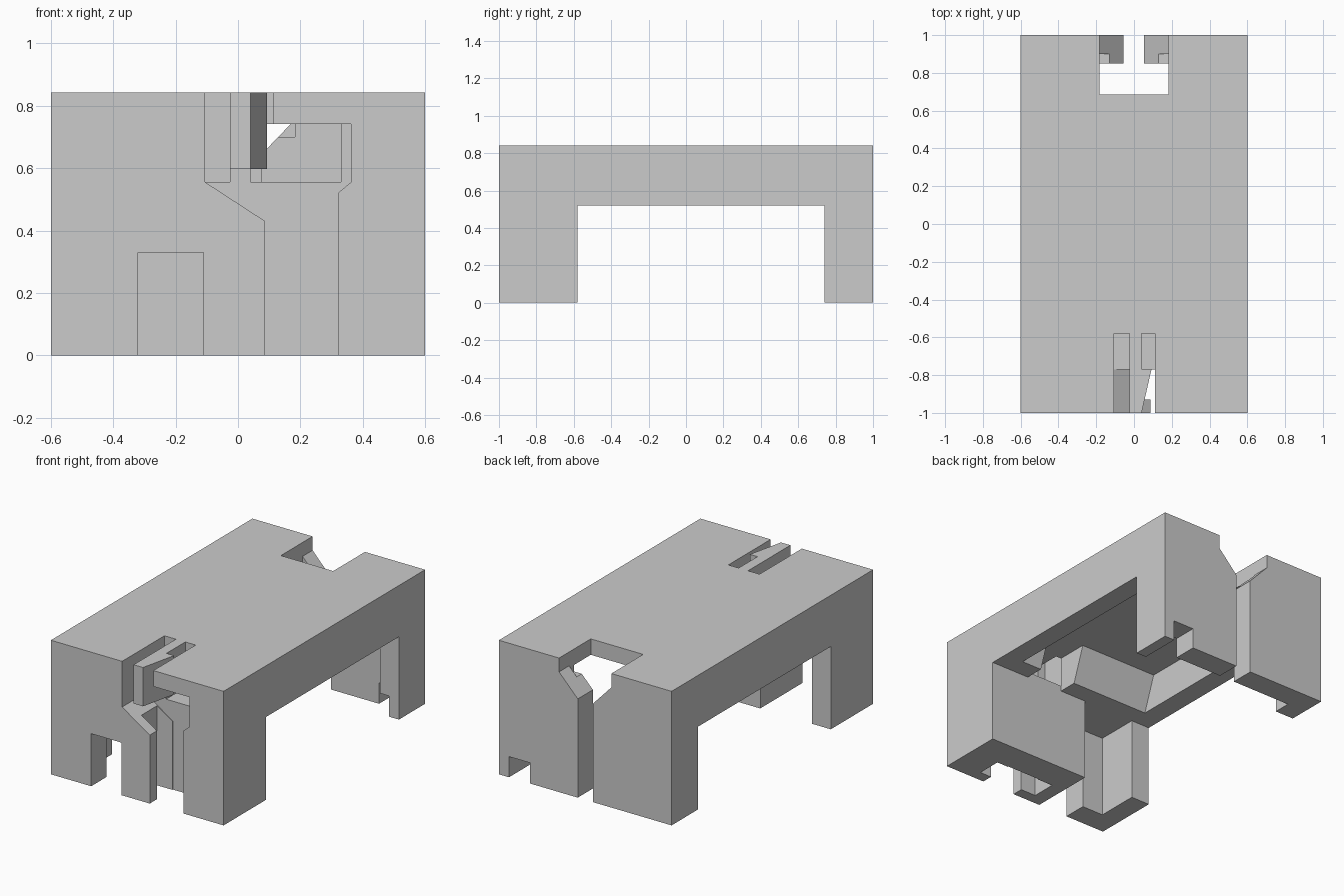
import bpy, bmesh

old = bpy.data.objects.get("Cube")
if old:
    bpy.data.objects.remove(old, do_unlink=True)

grey = bpy.data.materials.new("light_grey")
grey.use_nodes = True
colour = (0.6, 0.6, 0.6, 1)
grey.diffuse_color = colour
grey.node_tree.nodes["Principled BSDF"].inputs["Base Color"].default_value = colour


def prism(name, profile, axis, lo, hi):
    """Extrude a 2D profile along an axis from lo to hi."""
    place = {"x": lambda a, b, t: (t, a, b),
             "y": lambda a, b, t: (a, t, b),
             "z": lambda a, b, t: (a, b, t)}[axis]
    bm = bmesh.new()
    face = bm.faces.new([bm.verts.new(place(a, b, lo)) for a, b in profile])
    new = bmesh.ops.extrude_face_region(bm, geom=[face])["geom"]
    shift = place(0, 0, hi - lo)
    bmesh.ops.translate(bm, vec=shift,
                        verts=[g for g in new if isinstance(g, bmesh.types.BMVert)])
    bmesh.ops.recalc_face_normals(bm, faces=bm.faces)
    mesh = bpy.data.meshes.new(name)
    bm.to_mesh(mesh)
    bm.free()
    mesh.materials.append(grey)
    ob = bpy.data.objects.new(name, mesh)
    bpy.context.collection.objects.link(ob)
    return ob


def box(name, x, y, z):
    return prism(name, [(x[0], y[0]), (x[1], y[0]), (x[1], y[1]), (x[0], y[1])], "z", *z)


def combine(target, tool, operation="DIFFERENCE"):
    """Apply a boolean and discard the tool."""
    mod = target.modifiers.new("bool", "BOOLEAN")
    mod.operation, mod.solver, mod.object = operation, "EXACT", tool
    graph = bpy.context.evaluated_depsgraph_get()
    mesh = bpy.data.meshes.new_from_object(target.evaluated_get(graph))
    target.modifiers.clear()
    target.data = mesh
    bpy.data.objects.remove(tool, do_unlink=True)


body = box("body", (-.6, .6), (-1, 1), (0, .842))
LOW, HIGH, OUT = -.1, 1, 1.1

cutters = [
    # side arches and hollow underside with a sloped front end
    box("arch", (-OUT, OUT), (-.58, .74), (LOW, .52)),
    prism("cavity", [(-.46, LOW), (-.46, .52), (-.38, .742), (.85, .742), (.85, LOW)],
          "x", -.47, .47),
    # front leg hollow and its doorway
    box("leg_hollow", (-.47, -.11), (-.85, -.5), (LOW, .52)),
    box("front_doorway", (-.32, -.11), (-OUT, -.8), (LOW, .33)),
    # front keyhole, inner pocket and viewing channel
    prism("keyhole", [(.087, LOW), (.087, .43), (-.105, .555), (-.105, .742), (.362, .742),
                      (.362, .555), (.32, .52), (.32, LOW)], "y", -OUT, -.77),
    box("pocket", (-.02, .4), (-.93, -.775), (LOW, .55)),
    box("channel", (.075, .33), (-.8, -.3), (.555, .742)),
    box("channel_mouth", (.075, .33), (-.58, -.3), (.5, .74)),
    box("latch_slot", (-.105, .112), (-OUT, -.58), (.555, HIGH)),
    # rear slot, roof opening and foot notch
    prism("rear_slot", [(.052, LOW), (.052, .62), (.182, .755), (.182, HIGH), (-.182, HIGH),
                        (-.182, .755), (-.055, .62), (-.055, LOW)], "y", .8, OUT),
    box("roof_opening", (-.182, .182), (.685, .9), (.7, HIGH)),
    box("rear_notch", (.385, .53), (.7, OUT), (LOW, .13)),
]
for cutter in cutters:
    combine(body, cutter)

# latch tongue with a wedge tip, on its root block
root = box("latch_root", (-.025, .04), (-.77, -.56), (.54, .842))
combine(body, root, "UNION")
tongue = prism("latch_tongue", [(-.025, -1), (.04, -1), (.093, -.767), (.04, -.767),
                                (.04, -.7), (-.025, -.7)], "z", .598, .842)
combine(body, tongue, "UNION")
